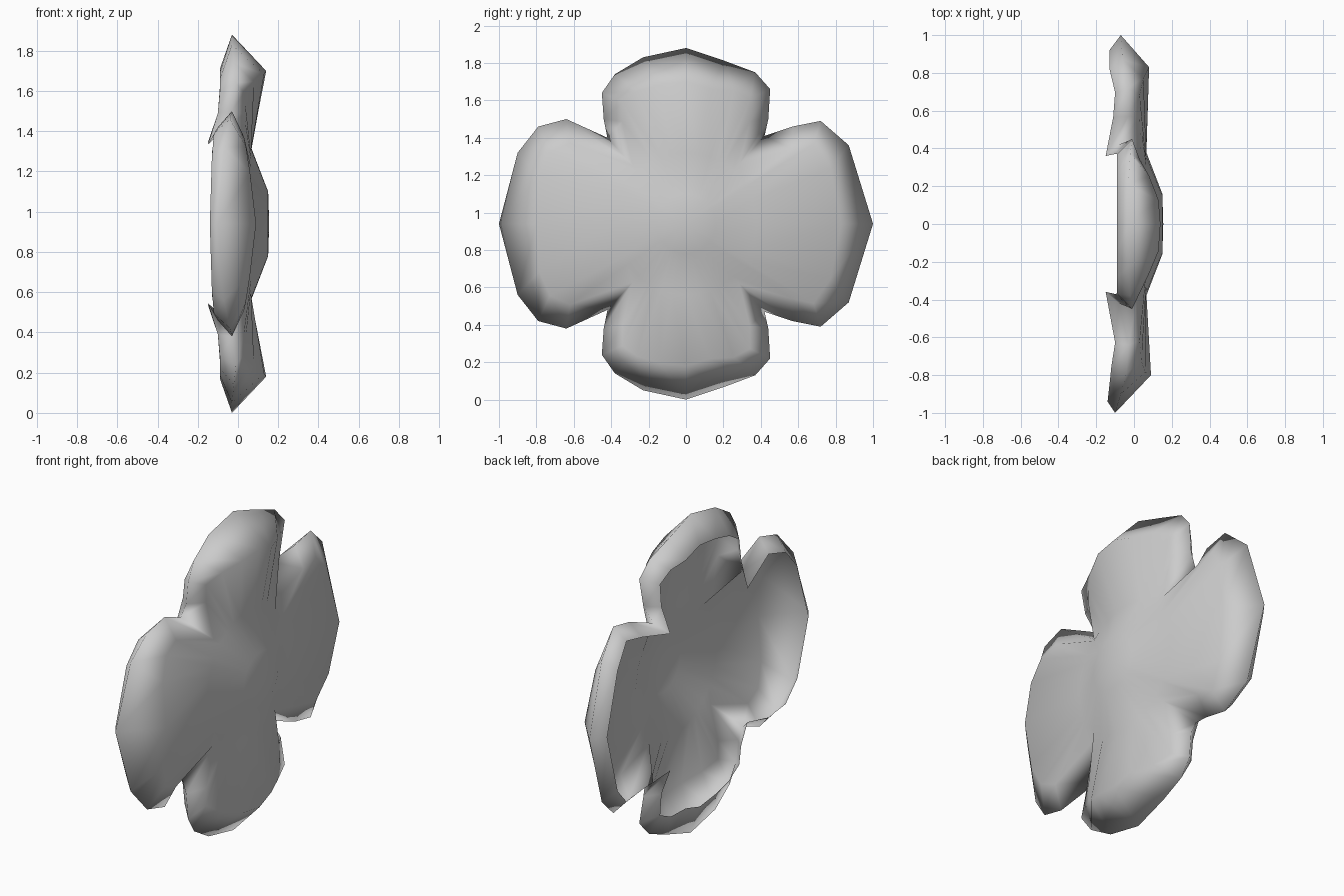
import bpy, bmesh
from mathutils import Vector

if "Cube" in bpy.data.objects:
    bpy.data.objects.remove(bpy.data.objects["Cube"])

CZ = 0.94                      # height of the flower centre
PIVOT = {"R": (0.55, 0), "T": (0, 0.5), "L": (-0.55, 0), "N": (0, 0)}

# Upper-half rim: petal, y, z, rim x, shoulder inset, shoulder x, lip inset, lip x
RIM = [
    ("R", 1.00, 0.00, -0.07, .17, .08, .08, -.13),
    ("R", 0.87, 0.42, -0.06, .16, .05, .08, -.13),
    ("R", 0.72, 0.55, -0.03, .13, .03, .08, -.10),
    ("R", 0.57, 0.52, -0.03, .12, .03, .07, -.11),
    ("N", 0.42, 0.47, -0.08, .20, .04, .09, -.15),
    ("T", 0.44, 0.56, -0.03, .10, .03, .07, -.10),
    ("T", 0.45, 0.72, -0.01, .12, .03, .09, -.09),
    ("T", 0.37, 0.81, -0.02, .15, .08, .13, -.09),
    ("T", 0.21, 0.87, -0.03, .17, .13, .16, -.09),
    ("T", 0.00, 0.94, -0.03, .18, .14, .17, -.09),
    ("T", -.23, 0.89, -0.03, .17, .13, .16, -.09),
    ("T", -.38, 0.80, -0.02, .15, .08, .13, -.09),
    ("T", -.45, 0.70, -0.01, .12, .03, .09, -.09),
    ("T", -.44, 0.56, -0.03, .10, .03, .07, -.10),
    ("N", -.42, 0.46, -0.08, .20, .04, .09, -.15),
    ("L", -.64, 0.56, -0.03, .13, .03, .08, -.10),
    ("L", -.79, 0.52, -0.04, .15, .04, .08, -.12),
    ("L", -.90, 0.38, -0.07, .17, .06, .07, -.13),
    ("L", -1.0, 0.00, -0.10, .20, .09, .06, -.14),
]


def column(petal, y, z, x, s_in, s_x, l_in, l_x):
    """Points from dome to curled lip along one ray."""
    rim = Vector((y, z))
    inward = (Vector(PIVOT[petal]) - rim).normalized()
    shoulder, lip = rim + inward * s_in, rim + inward * l_in
    ray = shoulder.normalized()
    path = [(0.15, ray * 0.16), (0.065, ray * 0.38), (s_x, shoulder), (x, rim), (l_x, lip)]
    return [Vector((px, p.x, p.y)) for px, p in path]


# Mirror the upper half into a closed ring of columns
upper = [column(*r) for r in RIM]
lower = [[Vector((p.x, p.y, -p.z)) for p in c] for c in reversed(upper[1:-1])]

# Thin open flower sheet
bm = bmesh.new()
hub = bm.verts.new((0.155, 0, CZ))
cols = [[bm.verts.new(p + Vector((0, 0, CZ))) for p in c] for c in upper + lower]
for a, b in zip(cols, cols[1:] + cols[:1]):
    bm.faces.new((hub, a[0], b[0]))
    for i in range(len(a) - 1):
        bm.faces.new((a[i], a[i + 1], b[i + 1], b[i]))

mesh = bpy.data.meshes.new("four_petal_flower")
bm.to_mesh(mesh)
bm.free()
flower = bpy.data.objects.new("four_petal_flower", mesh)
bpy.context.collection.objects.link(flower)
for f in mesh.polygons:
    f.use_smooth = True
